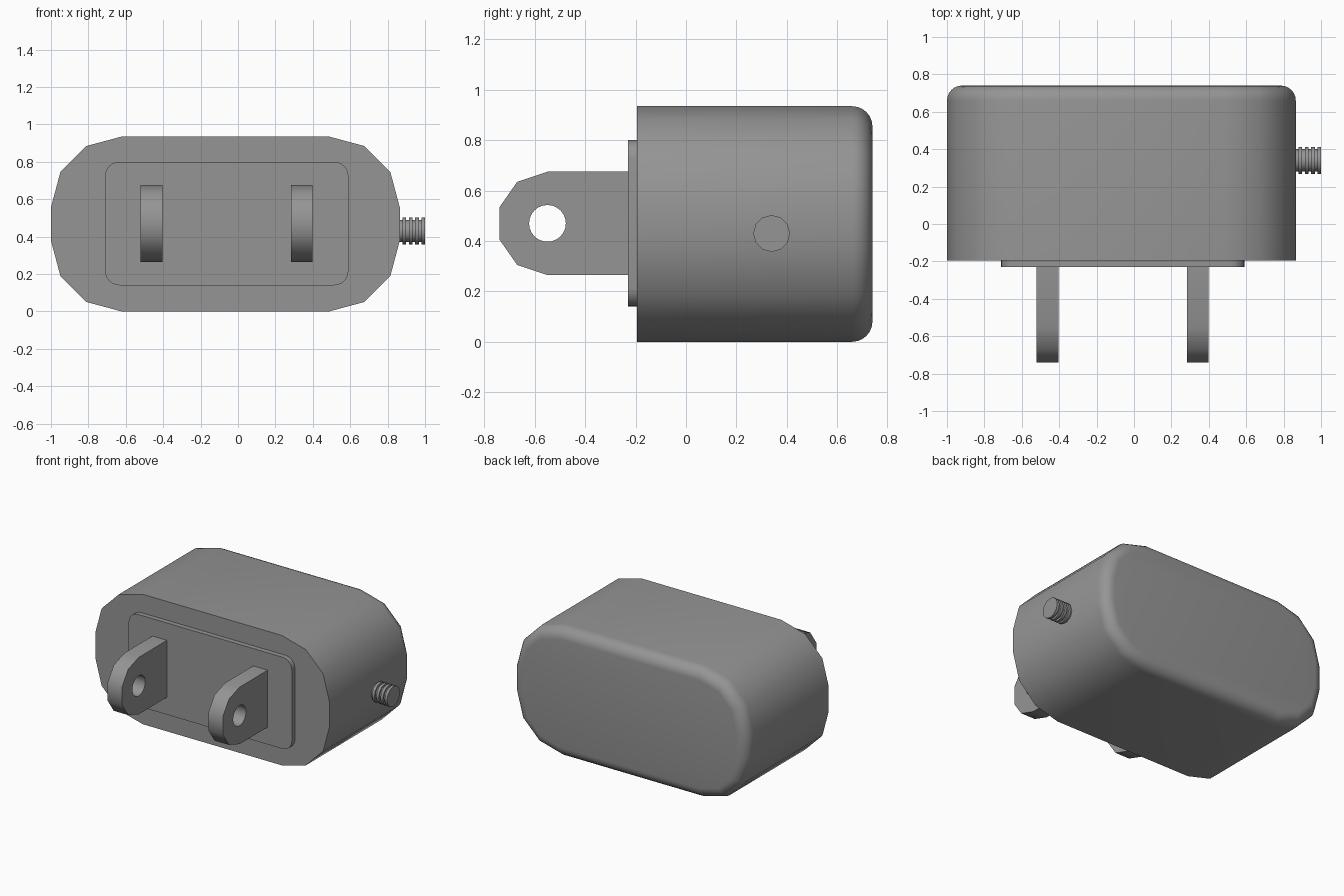
import bpy, bmesh
from math import sin, cos, pi, radians

old = bpy.data.objects.get("Cube")
if old:
    bpy.data.objects.remove(old, do_unlink=True)

GREY = (0.3, 0.3, 0.3, 1)
mat = bpy.data.materials.new("plain grey")
mat.use_nodes = True
mat.diffuse_color = GREY
mat.node_tree.nodes["Principled BSDF"].inputs["Base Color"].default_value = GREY


def finish(name, bm, angle=45):
    bmesh.ops.recalc_face_normals(bm, faces=bm.faces)
    mesh = bpy.data.meshes.new(name)
    bm.to_mesh(mesh)
    bm.free()
    obj = bpy.data.objects.new(name, mesh)
    bpy.context.collection.objects.link(obj)
    mesh.materials.append(mat)
    bpy.ops.object.select_all(action='DESELECT')
    obj.select_set(True)
    bpy.context.view_layer.objects.active = obj
    bpy.ops.object.shade_smooth_by_angle(angle=radians(angle))
    return obj


def loft(name, rings, angle=45):
    """Skin a row of matching rings and cap both ends."""
    bm = bmesh.new()
    loops = [[bm.verts.new(p) for p in ring] for ring in rings]
    for a, b in zip(loops, loops[1:]):
        for i in range(len(a)):
            j = (i + 1) % len(a)
            bm.faces.new((a[i], a[j], b[j], b[i]))
    bm.faces.new(loops[0])
    bm.faces.new(loops[-1])
    return finish(name, bm, angle)


def rounded_rect(cx, cz, half_w, half_h, r, segments, y):
    pts = []
    for k, (sx, sz) in enumerate([(1, 1), (-1, 1), (-1, -1), (1, -1)]):
        for i in range(segments + 1):
            t = (k + i / segments) * pi / 2
            pts.append((cx + sx * (half_w - r) + r * cos(t), y,
                        cz + sz * (half_h - r) + r * sin(t)))
    return pts


# Housing: chunky rounded block with a softened back rim
def housing_ring(y, inset):
    return rounded_rect(-0.0675, 0.4675, 0.9325 - inset, 0.4675 - inset,
                        0.378 - inset, 3, y)


RIM, STEPS = 0.08, 6
rings = [housing_ring(-0.195, 0)]
for i in range(STEPS + 1):
    t = i / STEPS * pi / 2
    rings.append(housing_ring(0.74 - RIM + RIM * sin(t), RIM * (1 - cos(t))))
loft("housing", rings)

# Raised plate on the front
loft("front_plate", [rounded_rect(-0.06, 0.47, 0.65, 0.33, 0.075, 6, y)
                     for y in (-0.23, -0.15)])

# Flat prongs with a round hole near the tip
upper = [(-0.2, 0.205), (-0.55, 0.205), (-0.67, 0.165), (-0.74, 0.065)]
outline = upper + [(y, -h) for y, h in reversed(upper)]
hole = [(-0.55 + 0.073 * cos(i * pi / 12), 0.073 * sin(i * pi / 12))
        for i in range(24)]


def prong(name, x, width):
    bm = bmesh.new()
    edges = []
    for loop in (outline, hole):
        vs = [bm.verts.new((x - width / 2, y, 0.47 + h)) for y, h in loop]
        edges += [bm.edges.new((vs[i - 1], vs[i])) for i in range(len(vs))]
    bmesh.ops.triangle_fill(bm, edges=edges, use_beauty=True)
    ext = bmesh.ops.extrude_face_region(bm, geom=bm.faces[:],
                                        use_keep_orig=True)
    moved = [g for g in ext["geom"] if isinstance(g, bmesh.types.BMVert)]
    bmesh.ops.translate(bm, verts=moved, vec=(width, 0, 0))
    return finish(name, bm)


prong("right_prong", -0.4625, 0.115)
prong("left_prong", 0.34, 0.115)

# Ribbed cable stub on the left side
profile = [(0.8, 0.06)]
for i in range(4):
    start = 0.88 + i * 0.0335
    profile += [(start, 0.06), (start, 0.073),
                (start + 0.0195, 0.073), (start + 0.0195, 0.06)]
profile.pop()
loft("cable_stub", [[(x, 0.34 + r * cos(i * pi / 6), 0.43 + r * sin(i * pi / 6))
                     for i in range(12)] for x, r in profile])
